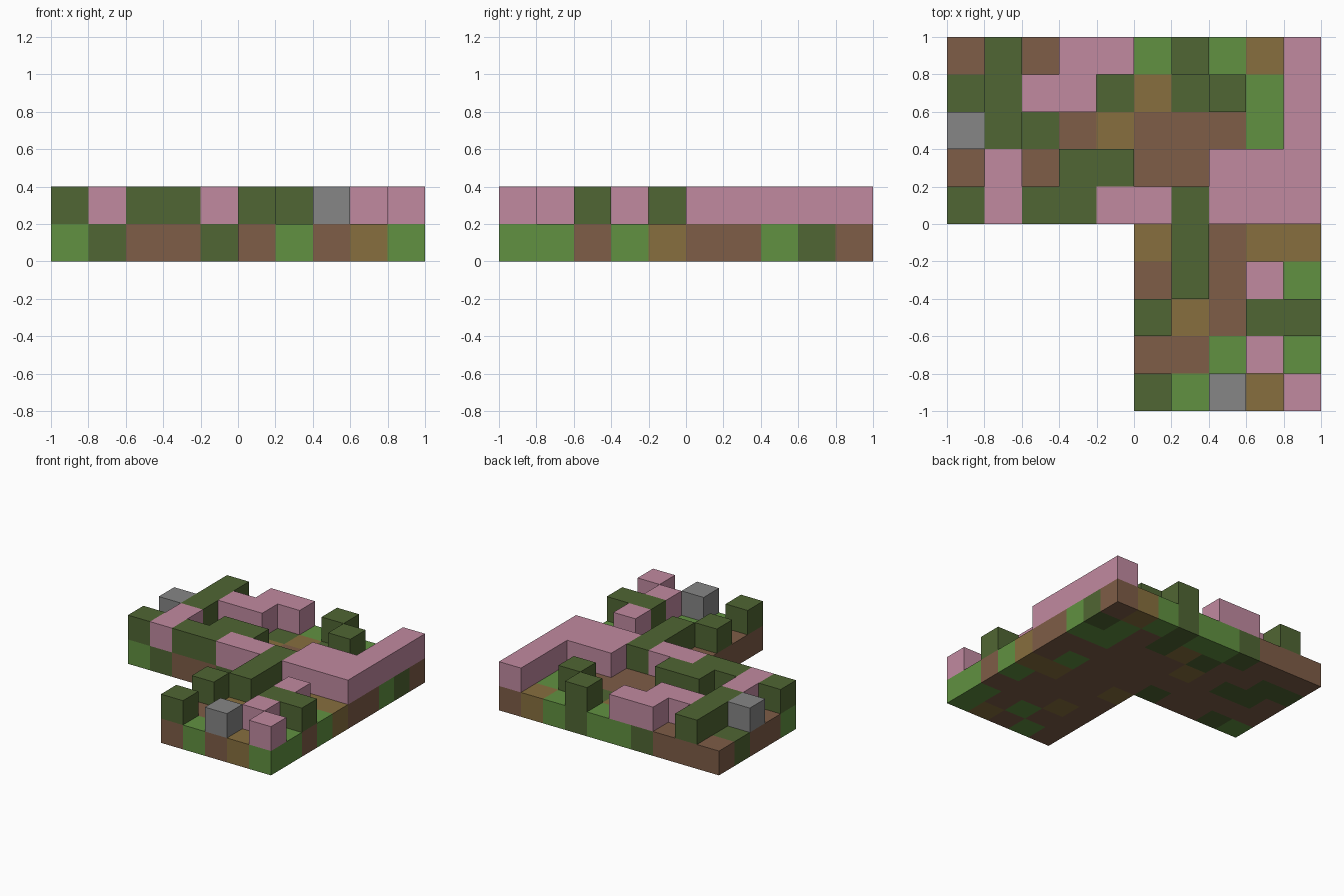
import bpy
import bmesh
from mathutils import Vector

cube = bpy.data.objects.get("Cube")
if cube:
    bpy.data.objects.remove(cube, do_unlink=True)

CELL = 0.2

# Plan of each layer, back row first; dots are empty cells
GROUND = [
    "BBBDGGDGOB",
    "DDBBDODBGD",
    "BDDBOBBBGG",
    "BBBBBBBBBB",
    "GDBBDBBBGB",
    ".....OBBOO",
    ".....BBBBG",
    ".....BOBBB",
    ".....BBGBG",
    ".....BGBOG",
]
RAISED = [
    ".D.PP.D..P",
    ".DPP...D.P",
    "SD.......P",
    ".P.DD..PPP",
    "DPDDPPDPPP",
    "......D...",
    "......D.P.",
    ".....D..DD",
    "........P.",
    ".....D.S.P",
]

# Display colours by plan letter
PALETTE = {
    "B": ("brown", (126, 93, 71)),
    "D": ("dark_green", (80, 102, 51)),
    "G": ("grass_green", (97, 145, 65)),
    "O": ("olive", (135, 111, 62)),
    "P": ("pink", (193, 138, 160)),
    "S": ("grey", (134, 134, 134)),
}


def linear(value):
    c = value / 255
    return c / 12.92 if c <= 0.04045 else ((c + 0.055) / 1.055) ** 2.4


def make_material(name, rgb):
    color = (*[linear(v) for v in rgb], 1)
    mat = bpy.data.materials.new(name)
    mat.use_nodes = True
    mat.diffuse_color = color
    bsdf = next(n for n in mat.node_tree.nodes if n.type == "BSDF_PRINCIPLED")
    bsdf.inputs["Base Color"].default_value = color
    bsdf.inputs["Roughness"].default_value = 0.9
    return mat


materials = {k: make_material(*entry) for k, entry in PALETTE.items()}

# Occupied cells, keyed by column, row and layer
cells = {}
for layer, plan in enumerate((GROUND, RAISED)):
    for row, line in enumerate(reversed(plan)):
        for col, letter in enumerate(line):
            if letter != ".":
                cells[col, row, layer] = letter


def build_blocks(name, letter, layer):
    """Blocks of one colour in one layer, without faces against neighbours."""
    bm = bmesh.new()
    for (col, row, level), kind in cells.items():
        if kind != letter or level != layer:
            continue
        center = Vector((col - 4.5, row - 4.5, level + 0.5)) * CELL
        made = bmesh.ops.create_cube(bm, size=CELL)["verts"]
        bmesh.ops.translate(bm, verts=made, vec=center)
        faces = {f for v in made for f in v.link_faces}
        hidden = []
        for face in faces:
            face.normal_update()
            n = [round(v) for v in face.normal]
            if (col + n[0], row + n[1], level + n[2]) in cells:
                hidden.append(face)
        bmesh.ops.delete(bm, geom=hidden, context="FACES")
    bmesh.ops.remove_doubles(bm, verts=bm.verts[:], dist=0.001)
    mesh = bpy.data.meshes.new(name)
    bm.to_mesh(mesh)
    bm.free()
    mesh.materials.append(materials[letter])
    bpy.context.collection.objects.link(bpy.data.objects.new(name, mesh))


# Ground tiles and the blocks standing on them
for layer, part in enumerate(("ground_tiles", "raised_blocks")):
    for letter, (color_name, _) in PALETTE.items():
        if any(k == letter and key[2] == layer for key, k in cells.items()):
            build_blocks(f"{color_name}_{part}", letter, layer)
